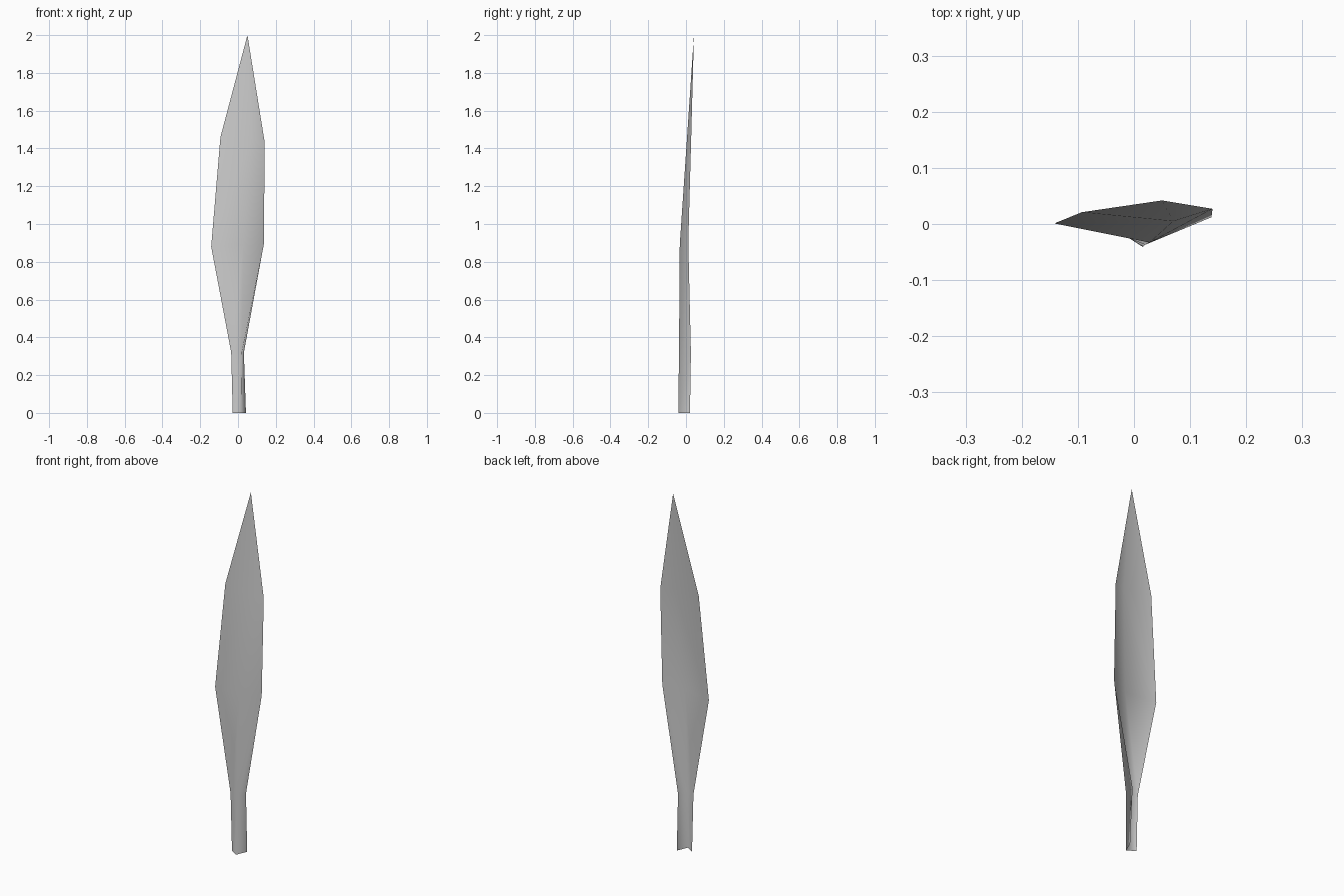
import bpy, bmesh

if "Cube" in bpy.data.objects:
    bpy.data.objects.remove(bpy.data.objects["Cube"])

# Cross-sections of the folded blade, bottom to top: left edge, front fold, right edge
sections = [
    [(-0.028, -0.013, 0.00), (0.016, -0.041, 0.00), (0.042, 0.021, 0.00)],
    [(-0.036, -0.014, 0.32), (0.020, -0.037, 0.32), (0.031, 0.026, 0.32)],
    [(-0.142, 0.001, 0.88), (0.028, -0.033, 0.89), (0.138, 0.012, 0.90)],
    [(-0.093, 0.021, 1.46), (0.070, 0.005, 1.45), (0.140, 0.027, 1.44)],
]
tip_point = (0.050, 0.042, 2.00)

# Single-sheet leaf blade, creased along its middle and bent back to the tip
bm = bmesh.new()
rows = [[bm.verts.new(p) for p in row] for row in sections]
for low, high in zip(rows, rows[1:]):
    for i in range(2):
        bm.faces.new((low[i], low[i + 1], high[i + 1], high[i]))
tip = bm.verts.new(tip_point)
for i in range(2):
    bm.faces.new((rows[-1][i], rows[-1][i + 1], tip))
for f in bm.faces:
    f.smooth = True

mesh = bpy.data.meshes.new("leaf_blade")
bm.to_mesh(mesh)
bm.free()
leaf = bpy.data.objects.new("leaf_blade", mesh)
bpy.context.collection.objects.link(leaf)
